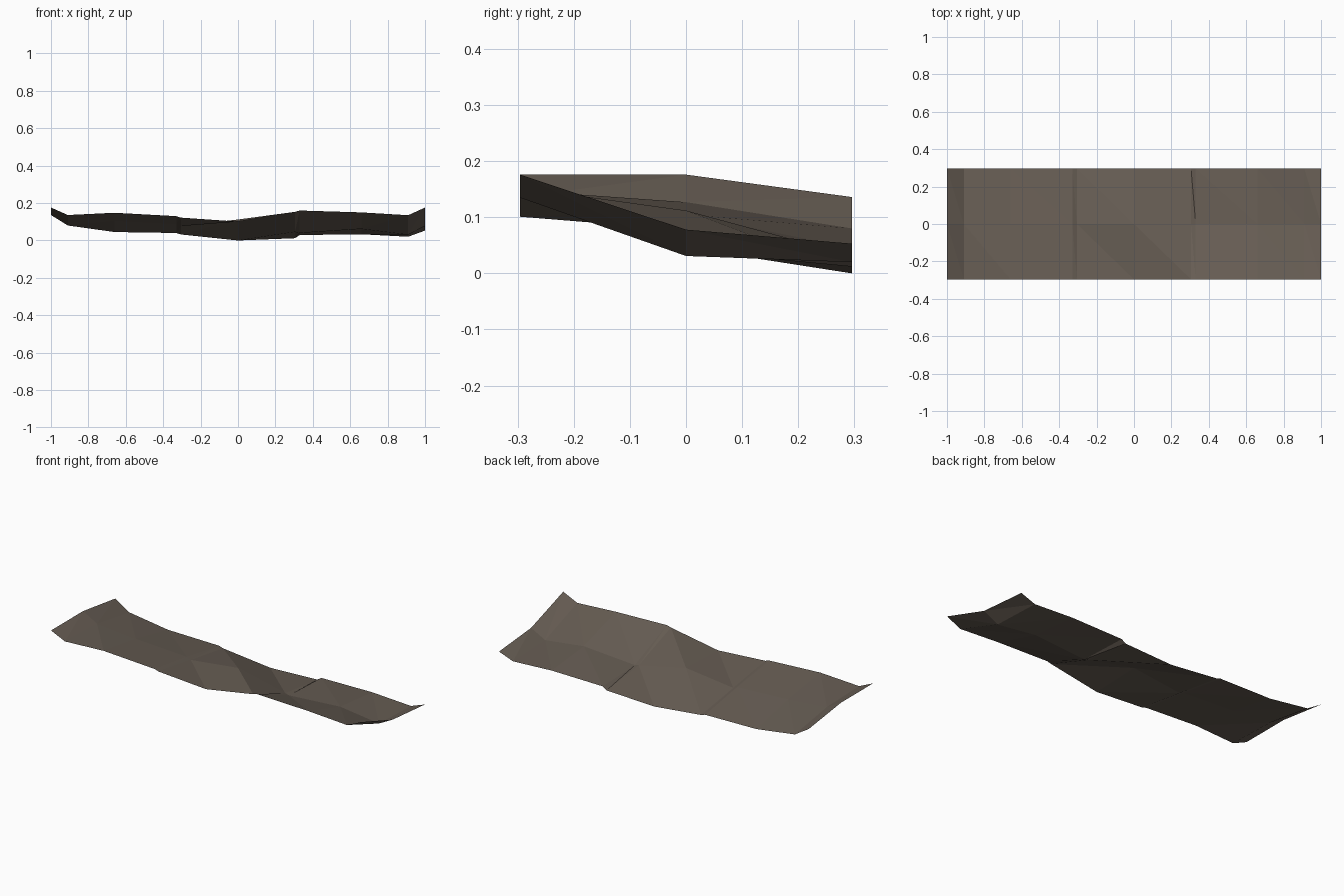
import bpy, bmesh

if "Cube" in bpy.data.objects:
    bpy.data.objects.remove(bpy.data.objects["Cube"])

# Stations along the strip: x, then height at front, middle and back
HALF = 0.296
STATIONS = [
    (-1.00, .176, .176, .136),
    (-0.91, .136, .127, .080),
    (-0.66, .148, .105, .045),
    (-0.33, .130, .088, .040),
    (-0.305, .122, .077, .032),
    (0.00, .101, .112, .000),
    (0.305, .153, .046, .012),
    (0.33, .160, .040, .029),
    (0.66, .150, .062, .033),
    (0.91, .135, .031, .020),
    (1.00, .176, .078, .053),
]

# Single flat stone colour
stone = bpy.data.materials.new("dark_brown_stone")
stone.diffuse_color = (0.135, 0.110, 0.088, 1)
stone.use_nodes = True
stone.node_tree.nodes["Principled BSDF"].inputs["Base Color"].default_value = stone.diffuse_color

# Faceted ground strip: one folded sheet, every cell cut along the same diagonal
bm = bmesh.new()
cols = [[bm.verts.new((x, y, z)) for y, z in zip((-HALF, 0, HALF), heights)]
        for x, *heights in STATIONS]
for left, right in zip(cols, cols[1:]):
    for j in (0, 1):
        a, b, c, d = left[j], right[j], right[j + 1], left[j + 1]
        bm.faces.new((a, b, d))
        bm.faces.new((b, c, d))

mesh = bpy.data.meshes.new("ground_strip")
bm.to_mesh(mesh)
bm.free()
mesh.materials.append(stone)
strip = bpy.data.objects.new("ground_strip", mesh)
bpy.context.collection.objects.link(strip)
